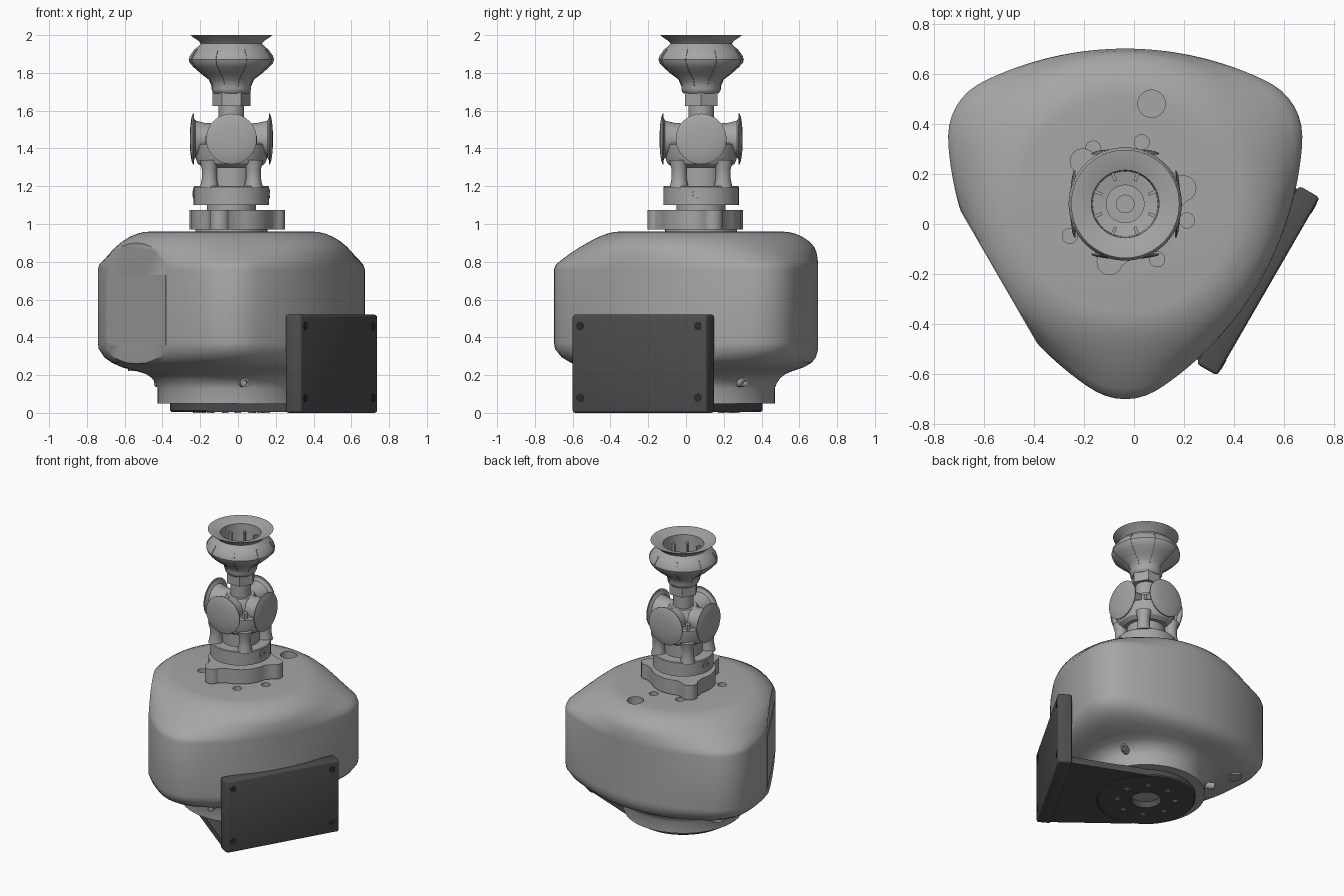
import bpy, bmesh, math
from mathutils import Matrix, Vector

if "Cube" in bpy.data.objects:
    bpy.data.objects.remove(bpy.data.objects["Cube"])

AXIS = Matrix.Translation((-0.035, 0.08, 0))   # common vertical axis of all parts


def material(name, v):
    m = bpy.data.materials.new(name)
    m.use_nodes = True
    m.diffuse_color = (v, v, v, 1)
    b = m.node_tree.nodes["Principled BSDF"]
    b.inputs["Base Color"].default_value = (v, v, v, 1)
    b.inputs["Roughness"].default_value = 0.6
    return m


GREY = material("mid grey", 0.38)
DARK = material("charcoal", 0.075)
BLACK = material("near black", 0.025)
made = []


def turn(deg):
    return Matrix.Rotation(math.radians(deg), 4, 'Z')


def polar(r, deg, z=0):
    return Vector((r * math.cos(math.radians(deg)), r * math.sin(math.radians(deg)), z))


def finish(name, bm, mat, M=Matrix()):
    bmesh.ops.recalc_face_normals(bm, faces=bm.faces)
    bm.transform(AXIS @ M)
    me = bpy.data.meshes.new(name)
    bm.to_mesh(me)
    bm.free()
    me.materials.append(mat)
    ob = bpy.data.objects.new(name, me)
    bpy.context.collection.objects.link(ob)
    made.append(ob)
    return ob


def skin(bm, rings, closed=False):
    """Join rings of points into a tube, capped unless closed on itself."""
    vs = [[bm.verts.new(p) for p in ring] for ring in rings]
    n = len(vs[0])
    pairs = list(zip(vs, vs[1:])) + ([(vs[-1], vs[0])] if closed else [])
    for a, b in pairs:
        for i in range(n):
            j = (i + 1) % n
            bm.faces.new((a[i], a[j], b[j], b[i]))
    if not closed:
        bm.faces.new(vs[0])
        bm.faces.new(vs[-1])


def lathe(name, profile, mat=GREY, segs=48, M=Matrix(), closed=False):
    bm = bmesh.new()
    skin(bm, [[polar(r, 360 * i / segs, z) for i in range(segs)] for r, z in profile], closed)
    return finish(name, bm, mat, M)


def prism(name, pts, z0, z1, mat=GREY, M=Matrix()):
    bm = bmesh.new()
    skin(bm, [[Vector((x, y, z)) for x, y in pts] for z in (z0, z1)])
    return finish(name, bm, mat, M)


def box(name, lo, hi, mat=GREY, M=Matrix(), bevel=0):
    bm = bmesh.new()
    skin(bm, [[Vector((x, y, z)) for x, y in ((lo[0], lo[1]), (hi[0], lo[1]), (hi[0], hi[1]), (lo[0], hi[1]))]
              for z in (lo[2], hi[2])])
    if bevel:
        bmesh.ops.bevel(bm, geom=bm.edges[:], offset=bevel, segments=3, profile=0.5, affect='EDGES')
    return finish(name, bm, mat, M)


def outward(deg, r, z):
    """Frame whose local z points outward from the axis."""
    return turn(deg) @ Matrix.Translation((r, 0, z)) @ Matrix.Rotation(math.pi / 2, 4, 'Y')


# --- Housing: rounded triangle of bulged sides, blending to circles at top and bottom
def triangle_radius(deg):
    a = abs((deg - 30) % 120 - 60)
    if a < 49.8:
        a = math.radians(a)
        return -0.67 * math.cos(a) + math.sqrt(1.29 ** 2 - (0.67 * math.sin(a)) ** 2)
    b = math.radians(60 - a)
    return 0.539 * math.cos(b) + math.sqrt(0.24 ** 2 - (0.539 * math.sin(b)) ** 2)


# height, radius at side middle, radius at corner
LEVELS = [(0.05, .39, .39), (0.13, .39, .39), (0.155, .40, .40), (0.185, .42, .425), (0.205, .445, .465),
          (0.22, .48, .53), (0.24, .54, .625), (0.265, .585, .69), (0.295, .608, .74), (0.34, .62, .775),
          (0.37, .62, .78), (0.76, .62, .78), (0.785, .62, .77), (0.81, .617, .74), (0.85, .611, .685),
          (0.88, .598, .638), (0.91, .57, .585), (0.932, .537, .541), (0.948, .50, .50),
          (0.957, .465, .465), (0.96, .43, .43)]
bm = bmesh.new()
N = 120
skin(bm, [[polar(rs + (rc - rs) * (triangle_radius(3 * i) - .62) / .16, 3 * i, z) for i in range(N)]
          for z, rs, rc in LEVELS])
housing = finish("housing", bm, GREY)

# Cut the flat side and the holes in the housing top
cutters = [box("flat_cutter", (.58, -.7, 0), (1, .7, 1.2), M=turn(210))]
holes = [(0.105, 0.40, .055)] + [(*polar(.255, d).xy, .03) for d in (75, 120, 210, 300, 345)]
for x, y, r in holes:
    cutters.append(lathe("hole_cutter", [(r, .86), (r, 1.1)], segs=24, M=Matrix.Translation((x, y, 0))))
for c in cutters:
    c.hide_render = True
    mod = housing.modifiers.new("cut", 'BOOLEAN')
    mod.operation = 'DIFFERENCE'
    mod.object = c
bpy.context.view_layer.update()
cut_mesh = bpy.data.meshes.new_from_object(housing.evaluated_get(bpy.context.evaluated_depsgraph_get()))
housing.modifiers.clear()
housing.data = cut_mesh
for c in cutters:
    made.remove(c)
    bpy.data.objects.remove(c)

# Cover on the flat side, plug and spigots low on the housing
box("side_cover", (.575, -.31, .36), (.583, .31, .73), M=turn(210))
lathe("underside_plug", [(.05, .222), (.05, .3)], segs=24, M=Matrix.Translation(polar(.585, 148)))
for d in (-81, 31, 151):
    lathe("spigot", [(.024, 0), (.024, .09), (.014, .09), (.014, .05)], segs=20, M=outward(d, .365, .16))

# --- Mounting bracket: ring, tongue and upright plate
lathe("bracket_ring", [(.1, .05), (.1, 0.005), (.317, 0.005), (.325, .013), (.325, .05)], DARK, 64, closed=True)
BR = turn(-30)
arc = [tuple(polar(.324, a).xy) for a in range(84, -85, -6)]
prism("bracket_tongue", arc + [(.60, -.40), (.60, .40)], .005, .05, DARK, BR)
box("bracket_plate", (.565, -.41, 0), (.66, .41, .52), DARK, BR, .014)
for y in (-.36, .36):
    for z in (.08, .46):
        lathe("plate_screw", [(.022, 0), (.022, .006)], BLACK, 20,
              BR @ Matrix.Translation((.656, y, z)) @ Matrix.Rotation(math.pi / 2, 4, 'Y'))
for k in range(8):
    box("ring_bolt", (.175, -.015, .0), (.205, .015, .01), GREY, turn(45 * k + 10))

# --- Eared flange on top of the housing
outline = []
for d in (15, 135, 255):
    c = polar(.24, d)
    outline += [tuple((c + polar(.052, d + a)).xy) for a in range(-90, 91, 15)]
    outline += [tuple(polar(.212, d + a).xy) for a in range(26, 100, 8)]
prism("eared_flange", outline, .97, 1.075)
lathe("flange_seat", [(.19, .95), (.19, .975)])

# --- Column up to the sensor head
lathe("collar", [(.13, 1.07), (.13, 1.105)])
lathe("column_ring", [(.2, 1.10), (.2, 1.195), (.195, 1.2)])
for d in (-9, 172):
    lathe("ring_screw", [(.024, 0), (.024, .012), (.015, .012), (.015, .006)], segs=20, M=outward(d, .192, 1.16))
lathe("column_core", [(.125, 1.19), (.125, 1.34)])
for d in (45, 135, 225, 315):
    lathe("column_post", [(.05, 1.19), (.04, 1.24), (.04, 1.29), (.052, 1.34)], segs=24,
          M=Matrix.Translation(polar(.165, d)))

# --- Head with four outward discs
lathe("head_hub", [(.15, 1.30), (.178, 1.32), (.188, 1.345), (.188, 1.42), (.175, 1.43)])
lathe("head_core", [(.12, 1.42), (.12, 1.48), (.09, 1.53)])
for k in range(4):
    lathe("disc_horn", [(.08, 0), (.085, .09), (.097, .14), (.125, .155)], segs=40, M=outward(90 * k, .05, 1.45))
    lathe("disc", [(.12, .0), (.134, -.002), (.134, .004), (.115, .011), (.075, .017), (.03, .02)],
          segs=48, M=outward(90 * k, .2, 1.45))
    M = Matrix.Translation(polar(.165, 90 * k + 45))
    lathe("hub_bolt", [(.02, 1.41), (.02, 1.465)], segs=6, M=M)

# --- Stem, hexagonal nut and suction cup
lathe("stem", [(.068, 1.5), (.068, 1.63)], segs=32)
lathe("hex_nut", [(.1, 1.625), (.1, 1.7)], segs=6)
CUP = [(.09, 1.69), (.1, 1.70), (.105, 1.715), (.105, 1.73), (.12, 1.765), (.16, 1.795), (.2, 1.83),
       (.22, 1.852), (.226, 1.87), (.22, 1.89), (.195, 1.925), (.175, 1.94), (.162, 1.955)]
lathe("suction_cup", CUP + [(.172, 1.968), (.205, 1.99), (.216, 2.0), (.212, 2.0), (.135, 1.975), (.13, 1.83),
                            (.075, 1.82), (.075, 1.80), (.035, 1.80), (.035, 1.77)], segs=64)
side = [(r + .004, z) for r, z in CUP[2:11]]
rib = side + [(.1, 1.925)]
for k in range(8):
    # the rib profile is drawn in radius and height, then stood upright
    M = turn(45 * k + 22.5) @ Matrix.Rotation(math.pi / 2, 4, 'X')
    prism("cup_rib", rib, -.006, .006, M=M)

# Smooth the curved faces and keep real edges sharp
bpy.ops.object.select_all(action='DESELECT')
for ob in made:
    ob.select_set(True)
bpy.context.view_layer.objects.active = housing
bpy.ops.object.shade_smooth_by_angle(angle=math.radians(32))
